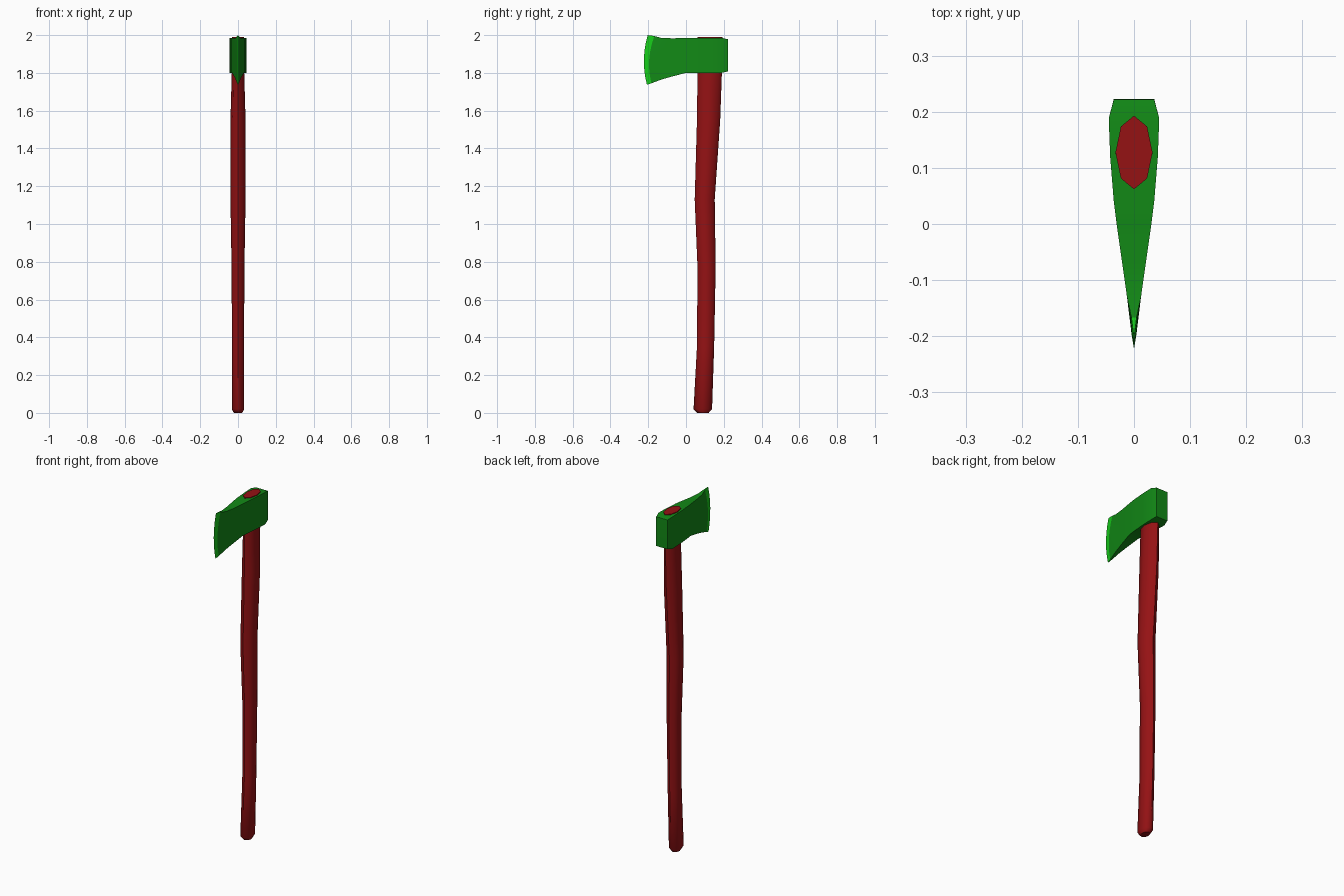
import bpy, bmesh, math

if "Cube" in bpy.data.objects:
    bpy.data.objects.remove(bpy.data.objects["Cube"])


def material(name, rgb):
    m = bpy.data.materials.new(name)
    m.diffuse_color = (*rgb, 1)
    m.use_nodes = True
    m.node_tree.nodes["Principled BSDF"].inputs["Base Color"].default_value = m.diffuse_color
    return m


RED = material("red wood", (0.30, 0.006, 0.007))
GREEN = material("green steel", (0.006, 0.25, 0.008))
BRIGHT = material("bright green edge", (0.008, 0.60, 0.01))


def finish(name, bm, mats, angle):
    bmesh.ops.remove_doubles(bm, verts=bm.verts, dist=1e-5)
    bmesh.ops.recalc_face_normals(bm, faces=bm.faces)
    me = bpy.data.meshes.new(name)
    bm.to_mesh(me)
    bm.free()
    for m in mats:
        me.materials.append(m)
    ob = bpy.data.objects.new(name, me)
    bpy.context.collection.objects.link(ob)
    bpy.ops.object.select_all(action='DESELECT')
    bpy.context.view_layer.objects.active = ob
    ob.select_set(True)
    bpy.ops.object.shade_smooth_by_angle(angle=math.radians(angle))


# handle: eight-sided oval rings (z, front y, back y, half width)
RINGS = [(0.0, .060, .120, .022), (.02, .040, .138, .033), (.35, .058, .149, .032),
         (.77, .061, .157, .034), (1.13, .046, .152, .040), (1.55, .058, .181, .040),
         (1.80, .061, .190, .033), (1.99, .062, .193, .033)]
bm = bmesh.new()
rings = []
for z, f, b, w in RINGS:
    rings.append([bm.verts.new((w * math.sin(k * math.pi / 4),
                                (f + b) / 2 + (b - f) / 2 * math.cos(k * math.pi / 4), z))
                  for k in range(8)])
for a, b in zip(rings, rings[1:]):
    for k in range(8):
        n = (k + 1) % 8
        bm.faces.new((a[k], a[n], b[n], b[k]))
bm.faces.new(rings[0])
bm.faces.new(rings[-1])
finish("handle", bm, [RED], 50)

# axe head: upright slices from poll to edge
# (bottom y, middle y, top y, bottom z, top z, half width)
SLICES = [(.222, .223, .222, 1.808, 1.978, .036), (.188, .188, .188, 1.80, 1.986, .045),
          (.12, .12, .12, 1.80, 1.986, .0425), (.04, .04, .04, 1.80, 1.986, .036),
          (0, 0, 0, 1.80, 1.985, .031), (-.07, -.07, -.07, 1.782, 1.983, .021),
          (-.13, -.13, -.13, 1.765, 1.985, .0125),
          (-.183, -.195, -.167, 1.745, 1.995, .0045), (-.207, -.223, -.203, 1.737, 2.0, 0)]
ROWS = 6
bm = bmesh.new()
slices = []
for yb, ym, yt, zb, zt, w in SLICES:
    sides = []
    for s in (-1, 1):
        col = []
        for r in range(ROWS + 1):
            t = r / ROWS
            y = yb * (1 - t) + yt * t + (ym - (yb + yt) / 2) * 4 * t * (1 - t)
            col.append(bm.verts.new((s * w, y, zb + (zt - zb) * t)))
        sides.append(col)
    slices.append(sides)
for i, (a, b) in enumerate(zip(slices, slices[1:])):
    last = i == len(slices) - 2
    for s in (0, 1):                                   # cheeks
        for r in range(ROWS):
            f = bm.faces.new((a[s][r], a[s][r + 1], b[s][r + 1], b[s][r]))
            f.material_index = int(last)
    for r in (0, ROWS):                                # top and underside
        f = bm.faces.new((a[0][r], a[1][r], b[1][r], b[0][r]))
        f.material_index = int(last)
for r in range(ROWS):                                  # poll
    p = slices[0]
    bm.faces.new((p[0][r], p[0][r + 1], p[1][r + 1], p[1][r]))
finish("axe_head", bm, [GREEN, BRIGHT], 30)
